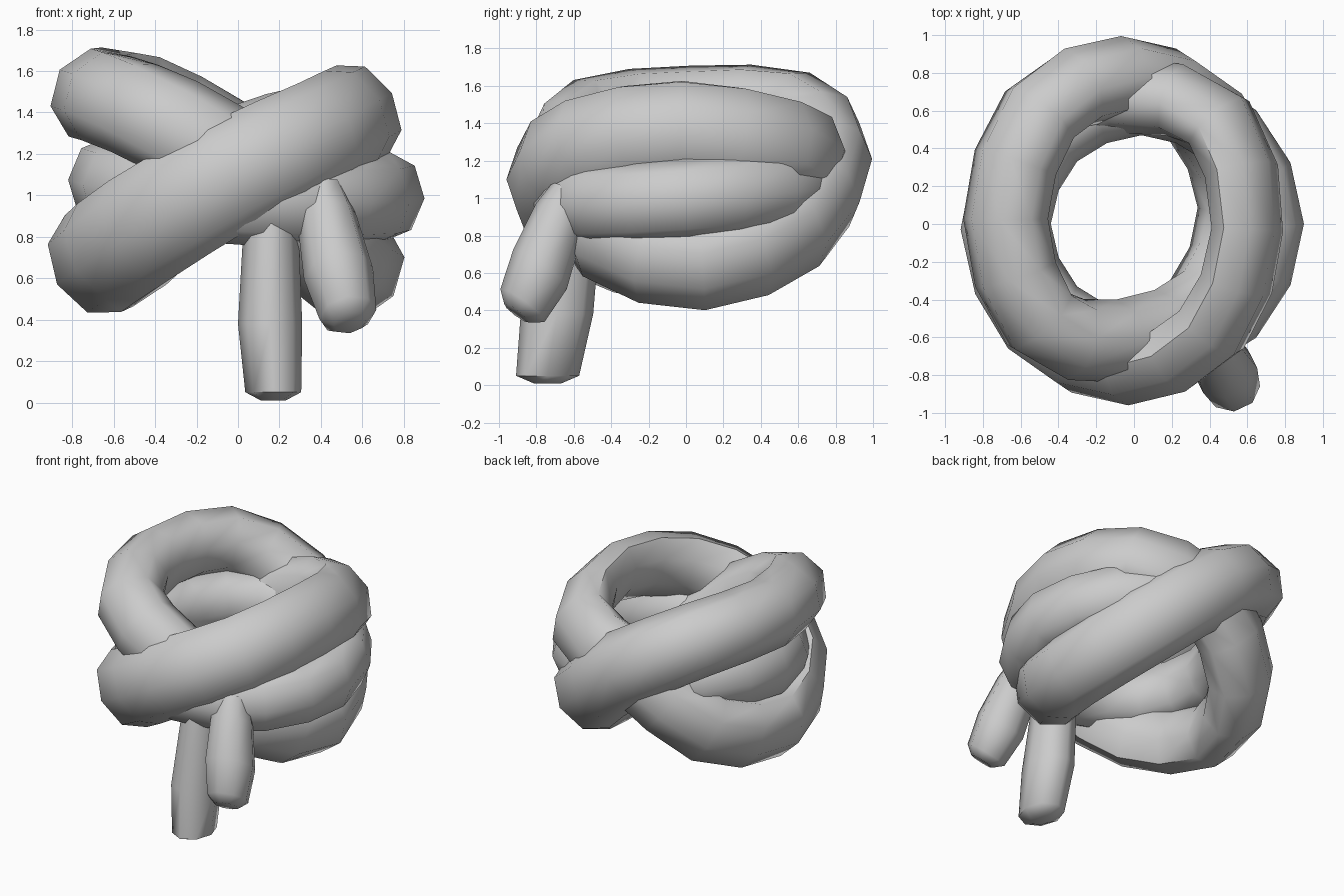
import bpy, bmesh
from math import sin, cos, pi, radians
from mathutils import Vector

if "Cube" in bpy.data.objects:
    bpy.data.objects.remove(bpy.data.objects["Cube"], do_unlink=True)

wool = bpy.data.materials.new("grey_wool")
wool.use_nodes = True
wool.diffuse_color = (0.6, 0.6, 0.6, 1)
wool.node_tree.nodes["Principled BSDF"].inputs["Base Color"].default_value = (0.6, 0.6, 0.6, 1)

SIDES = 8


def oval(center, side, up, width, height):
    """One cross-section ring."""
    angles = [2 * pi * j / SIDES for j in range(SIDES)]
    return [center + side * width * cos(a) + up * height * sin(a) for a in angles]


def skin(name, rings, closed):
    """Bridge cross-section rings into a smooth tube."""
    bm = bmesh.new()
    loops = [[bm.verts.new(p) for p in ring] for ring in rings]
    count = len(loops)
    for i in range(count if closed else count - 1):
        a, b = loops[i], loops[(i + 1) % count]
        for j in range(SIDES):
            k = (j + 1) % SIDES
            bm.faces.new((a[j], a[k], b[k], b[j]))
    if not closed:
        bm.faces.new(loops[0])
        bm.faces.new(loops[-1])
    bmesh.ops.recalc_face_normals(bm, faces=bm.faces)
    mesh = bpy.data.meshes.new(name)
    bm.to_mesh(mesh)
    bm.free()
    mesh.materials.append(wool)
    obj = bpy.data.objects.new(name, mesh)
    bpy.context.collection.objects.link(obj)
    bpy.ops.object.select_all(action='DESELECT')
    obj.select_set(True)
    bpy.context.view_layer.objects.active = obj
    bpy.ops.object.shade_smooth_by_angle(angle=radians(60))


def wrap(name, path, tilt):
    """Closed loop through (x, y, z, width, height) points, smoothed halfway between."""
    pts = [Vector(p) for p in path]
    n = len(pts)
    fine = []
    for i in range(n):
        near = pts[i] + pts[(i + 1) % n]
        far = pts[i - 1] + pts[(i + 2) % n]
        fine += [pts[i], (near * 9 - far) / 16]
    normal = Vector((sin(radians(tilt)), 0, cos(radians(tilt))))
    rings = []
    for i, p in enumerate(fine):
        along = (fine[(i + 1) % len(fine)] - fine[i - 1]).to_3d().normalized()
        out = along.cross(normal).normalized()
        rings.append(oval(p.to_3d(), out, out.cross(along), p[3], p[4]))
    skin(name, rings, True)


def tail(name, stations, aspect):
    """Hanging end: stations of (centre, radius) from top to bottom."""
    axis = (Vector(stations[-1][0]) - Vector(stations[-2][0])).normalized()
    side = Vector((1, 0, 0))
    side = (side - axis * side.dot(axis)).normalized()
    skin(name, [oval(Vector(c), side, axis.cross(side), r, r * aspect) for c, r in stations], False)


# Three interlocking loops, each from the +x end anticlockwise
wrap("front_wrap", [(0.60, -0.03, 1.41, 0.165, 0.25), (0.45, 0.54, 1.30, 0.19, 0.26),
                    (-0.06, 0.68, 1.15, 0.2, 0.26), (-0.50, 0.49, 0.79, 0.21, 0.27),
                    (-0.70, -0.03, 0.67, 0.2, 0.27), (-0.48, -0.56, 0.83, 0.2, 0.28),
                    (-0.03, -0.765, 1.10, 0.195, 0.27), (0.41, -0.56, 1.31, 0.19, 0.26)], -30)
wrap("back_wrap", [(0.57, 0.085, 0.64, 0.22, 0.26), (0.37, 0.58, 0.84, 0.22, 0.27),
                   (-0.07, 0.775, 1.21, 0.22, 0.26), (-0.50, 0.58, 1.45, 0.22, 0.25),
                   (-0.68, 0.03, 1.48, 0.22, 0.24), (-0.50, -0.51, 1.42, 0.22, 0.24),
                   (-0.08, -0.62, 1.20, 0.22, 0.25), (0.38, -0.42, 0.78, 0.22, 0.26)], 35)
angles = [2 * pi * i / 8 for i in range(8)]
wrap("middle_wrap", [(0.04 + 0.67 * cos(a), 0.66 * sin(a), 1.03 - 0.035 * cos(a) + 0.05 * sin(a),
                      0.19, 0.22) for a in angles], 3)

# Two hanging ends with tapered tips
tail("long_tail", [((0.16, -0.60, 1.0), 0.125), ((0.155, -0.69, 0.38), 0.155),
                   ((0.17, -0.74, 0.05), 0.135), ((0.17, -0.74, 0.01), 0.06)], 1.25)
tail("short_tail", [((0.41, -0.63, 1.02), 0.10), ((0.43, -0.68, 0.88), 0.145),
                    ((0.485, -0.78, 0.62), 0.17), ((0.53, -0.875, 0.425), 0.14),
                    ((0.54, -0.905, 0.385), 0.08)], 1.05)
